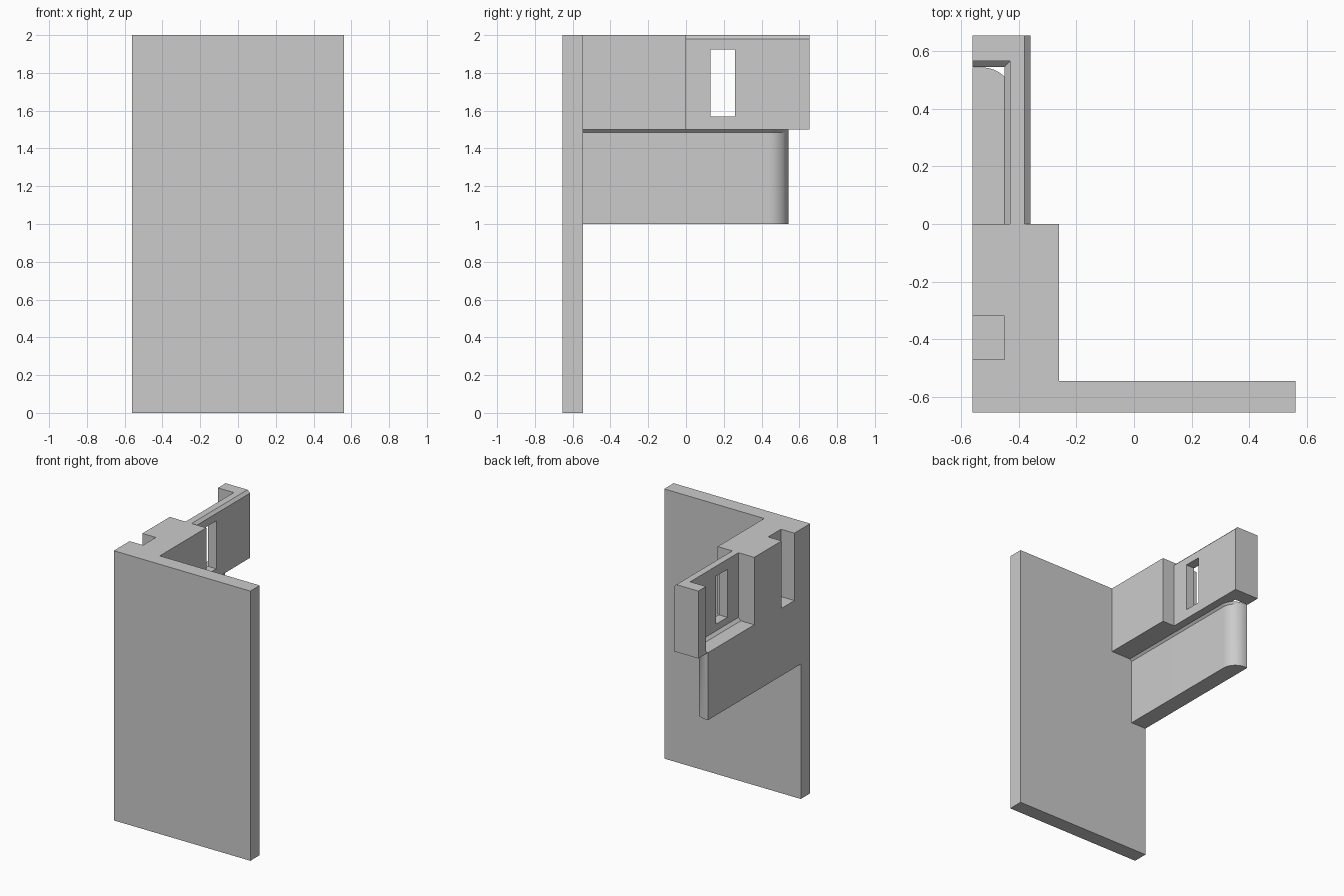
import bpy, bmesh, math

cube = bpy.data.objects.get("Cube")
if cube:
    bpy.data.objects.remove(cube, do_unlink=True)

grey = bpy.data.materials.new("plain grey")
grey.use_nodes = True
COLOUR = (0.6, 0.6, 0.6, 1)
grey.diffuse_color = COLOUR
grey.node_tree.nodes["Principled BSDF"].inputs["Base Color"].default_value = COLOUR


def loft(name, levels):
    """Closed solid through matching outlines, given as (height, points)."""
    bm = bmesh.new()
    rings = [[bm.verts.new((x, y, z)) for x, y in pts] for z, pts in levels]
    for low, high in zip(rings, rings[1:]):
        for i in range(len(low)):
            j = (i + 1) % len(low)
            bm.faces.new((low[i], low[j], high[j], high[i]))
    bm.faces.new(rings[0][::-1])
    bm.faces.new(rings[-1])
    bmesh.ops.recalc_face_normals(bm, faces=bm.faces)
    mesh = bpy.data.meshes.new(name)
    bm.to_mesh(mesh)
    bm.free()
    mesh.materials.append(grey)
    ob = bpy.data.objects.new(name, mesh)
    bpy.context.collection.objects.link(ob)
    return ob


def rect(x0, x1, y0, y1):
    return [(x0, y0), (x1, y0), (x1, y1), (x0, y1)]


def select(ob):
    bpy.ops.object.select_all(action='DESELECT')
    ob.select_set(True)
    bpy.context.view_layer.objects.active = ob


SIDE, FRONT, BACK = -0.56, -0.655, 0.655
PLATE_Y = -0.545      # rear of the front plate
MID, TOP = 1.5, 2.0   # underside and top of the upper parts

# Front plate
loft("front_plate", [(z, rect(SIDE, -SIDE, FRONT, PLATE_Y)) for z in (0, TOP)])

# Upper block with a vertical slot in its outer side
block = [(SIDE, PLATE_Y), (-0.26, PLATE_Y), (-0.26, 0), (SIDE, 0),
         (SIDE, -0.32), (-0.45, -0.32), (-0.45, -0.47), (SIDE, -0.47)]
loft("slotted_block", [(z, block) for z in (MID, TOP)])


# Lower arm with a rounded rear corner and a small flare under the block
def arm_outline(x, r=0.105, end=0.543, steps=16):
    arc = [(x - r + r * math.cos(a), end - r + r * math.sin(a))
           for a in (math.pi / 2 * i / steps for i in range(steps + 1))]
    return [(SIDE, PLATE_Y), (x, PLATE_Y)] + arc + [(SIDE, end)]


arm = loft("lower_arm", [(1.0, arm_outline(-0.435)), (1.485, arm_outline(-0.435)),
                         (MID, arm_outline(-0.42))])
select(arm)
bpy.ops.object.shade_smooth_by_angle(angle=math.radians(30))


# Hooked wall: bevelled lip inside at the bottom, bevelled outer top edge
def hook_outline(inner_x, inner_y, outer_x):
    return [(SIDE, BACK), (SIDE, inner_y), (inner_x, inner_y),
            (inner_x, 0), (outer_x, 0), (outer_x, BACK)]


hook = loft("hooked_wall", [(MID, hook_outline(-0.45, 0.545, -0.36)),
                            (1.52, hook_outline(-0.43, 0.565, -0.36)),
                            (1.98, hook_outline(-0.43, 0.565, -0.36)),
                            (TOP, hook_outline(-0.43, 0.565, -0.38))])

# Window through the wall
cutter = loft("window_cutter", [(z, rect(-0.5, -0.3, 0.13, 0.26)) for z in (1.57, 1.925)])
cutter.hide_render = True
cut = hook.modifiers.new("window", 'BOOLEAN')
cut.operation, cut.solver, cut.object = 'DIFFERENCE', 'EXACT', cutter
select(hook)
bpy.ops.object.modifier_apply(modifier=cut.name)
bpy.data.objects.remove(cutter, do_unlink=True)
